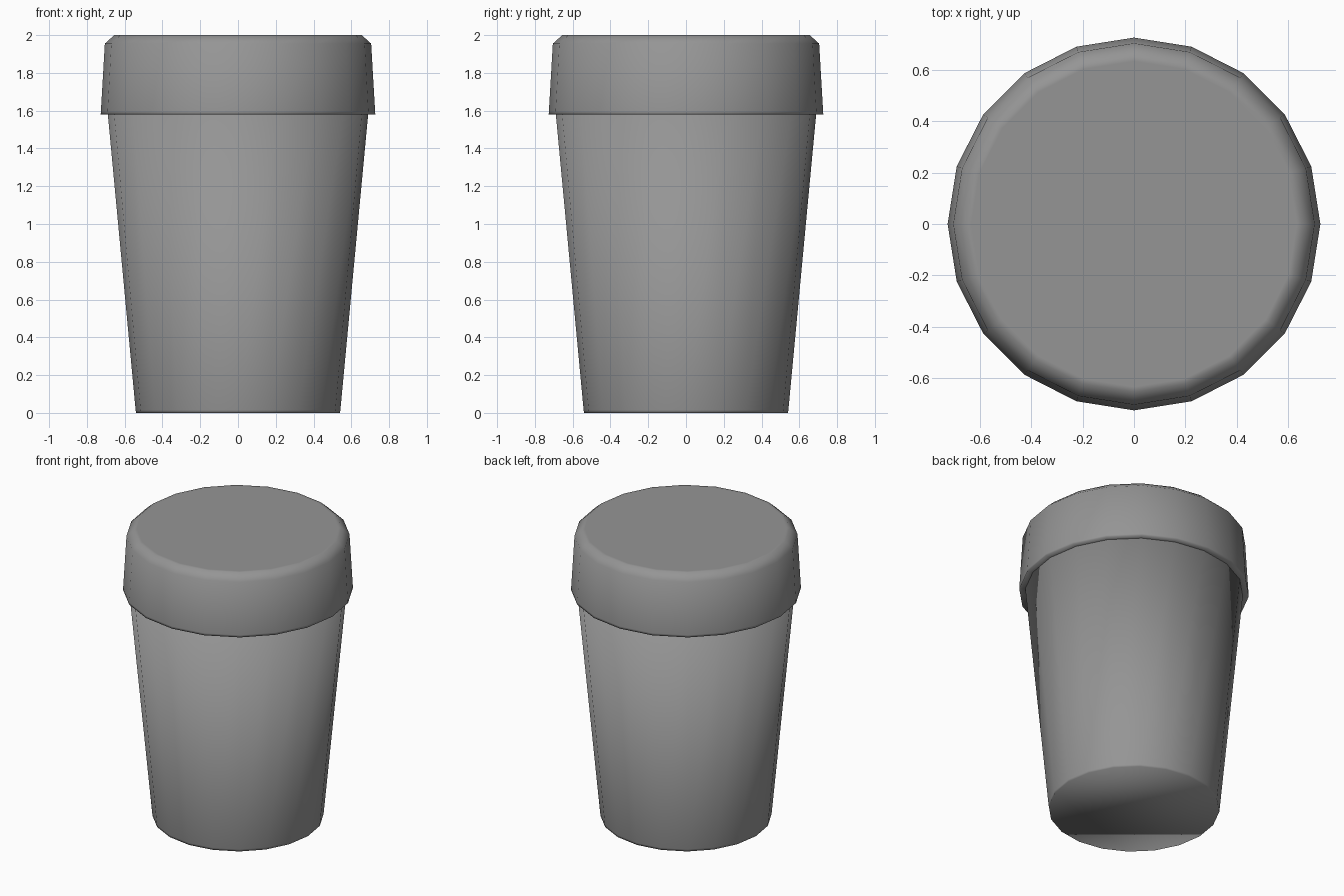
import bpy
import bmesh
from math import cos, sin, tau

SIDES = 20

cube = bpy.data.objects.get("Cube")
if cube:
    bpy.data.objects.remove(cube, do_unlink=True)

# Single plain grey for the whole cup
GREY = (0.3, 0.3, 0.3, 1.0)
grey = bpy.data.materials.new("plain grey")
grey.use_nodes = True
grey.diffuse_color = GREY
grey.node_tree.nodes["Principled BSDF"].inputs["Base Color"].default_value = GREY


def turned_part(name, profile):
    """Revolve (radius, height) points, bottom to top, and cap both ends."""
    bm = bmesh.new()
    rings = [[bm.verts.new((r * cos(tau * i / SIDES), r * sin(tau * i / SIDES), z))
              for i in range(SIDES)] for r, z in profile]
    for low, high in zip(rings, rings[1:]):
        for i in range(SIDES):
            j = (i + 1) % SIDES
            bm.faces.new((low[i], low[j], high[j], high[i]))
    bm.faces.new(rings[0][::-1])
    bm.faces.new(rings[-1])
    for face in bm.faces:
        face.smooth = True
    mesh = bpy.data.meshes.new(name)
    bm.to_mesh(mesh)
    bm.free()
    mesh.materials.append(grey)
    obj = bpy.data.objects.new(name, mesh)
    bpy.context.collection.objects.link(obj)
    return obj


# Tapered body, with a tight support ring at the foot
turned_part("cup_body", [(0.54, 0), (0.542, 0.015), (0.69, 1.59)])

# Overhanging lid: flat underside, flared wall, chamfer and flat top
turned_part("lid", [(0.67, 1.58), (0.727, 1.58), (0.726, 1.595),
                    (0.705, 1.955), (0.655, 2.0), (0.635, 2.0)])
